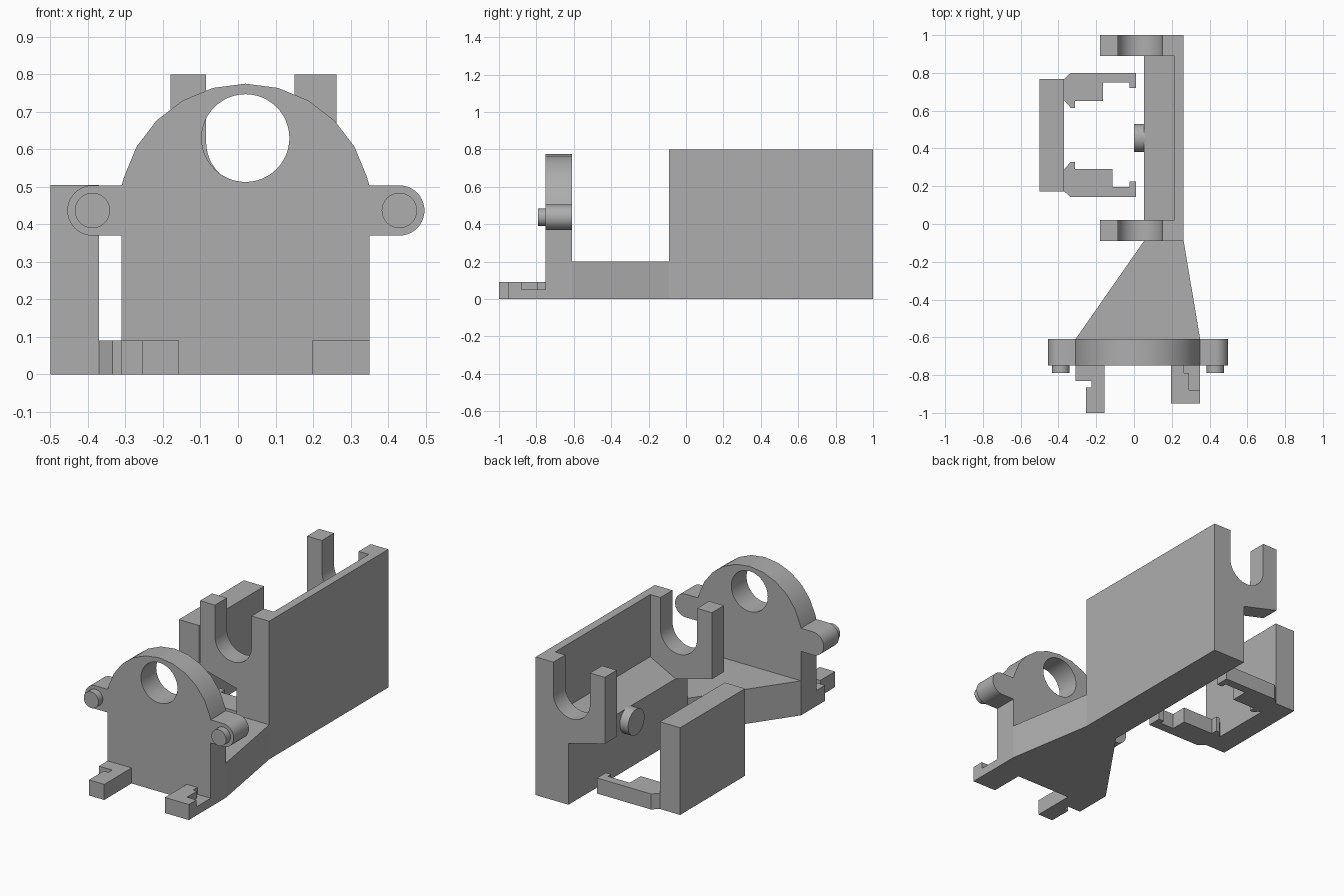
import bpy, bmesh, math

if "Cube" in bpy.data.objects:
    bpy.data.objects.remove(bpy.data.objects["Cube"], do_unlink=True)

GREY = (0.42, 0.42, 0.42, 1)
mat = bpy.data.materials.new("plain_grey")
mat.use_nodes = True
mat.diffuse_color = GREY
mat.node_tree.nodes["Principled BSDF"].inputs["Base Color"].default_value = GREY


def arc(ca, cb, r, start, end, steps):
    """Points on an arc, angles in degrees."""
    angles = [math.radians(start + (end - start) * i / steps) for i in range(steps + 1)]
    return [(ca + r * math.cos(t), cb + r * math.sin(t)) for t in angles]


def extrude(name, outline, axis, lo, hi):
    """Prism from a 2D outline, extruded along one axis from lo to hi."""
    place = {"X": lambda a, b, d: (d, a, b),
             "Y": lambda a, b, d: (a, d, b),
             "Z": lambda a, b, d: (a, b, d)}[axis]
    bm = bmesh.new()
    face = bm.faces.new([bm.verts.new(place(a, b, lo)) for a, b in outline])
    moved = bmesh.ops.extrude_face_region(bm, geom=[face])["geom"]
    for v in moved:
        if isinstance(v, bmesh.types.BMVert):
            v.co["XYZ".index(axis)] = hi
    bmesh.ops.recalc_face_normals(bm, faces=bm.faces)
    mesh = bpy.data.meshes.new(name)
    bm.to_mesh(mesh)
    bm.free()
    mesh.materials.append(mat)
    obj = bpy.data.objects.new(name, mesh)
    bpy.context.collection.objects.link(obj)
    return obj


def disc(ca, cb, r):
    return arc(ca, cb, r, 0, 352.5, 47)


def rect(a0, a1, b0, b1):
    return [(a0, b0), (a1, b0), (a1, b1), (a0, b1)]


# Front plate: arched top and a rounded ear on each side
EAR_Z, EAR_R = 0.437, 0.067
EARS = {"left": 0.43, "right": -0.388}
outline = [(-0.31, 0), (0.35, 0), (0.35, 0.37)]
outline += arc(EARS["left"], EAR_Z, EAR_R, -90, 90, 20)
outline += [(0.35, 0.504)] + arc(0.02, 0.44, 0.335, 15, 165, 10) + [(-0.31, 0.504)]
outline += arc(EARS["right"], EAR_Z, EAR_R, 90, 270, 20) + [(-0.31, 0.37)]
plate = extrude("front_plate", outline, "Y", -0.75, -0.61)

# Round hole through the plate
cutter = extrude("hole_cutter", disc(0.02, 0.63, 0.117), "Y", -0.9, -0.5)
cutter.hide_render = True
cut = plate.modifiers.new("hole", "BOOLEAN")
cut.operation = "DIFFERENCE"
cut.solver = "EXACT"
cut.object = cutter
bpy.context.view_layer.objects.active = plate
bpy.ops.object.modifier_apply(modifier=cut.name)
bpy.data.objects.remove(cutter, do_unlink=True)

# Pins on the ears
for side, x in EARS.items():
    extrude(side + "_ear_pin", disc(x, EAR_Z, 0.047), "Y", -0.79, -0.75)

# Feet in front of the plate
extrude("right_foot", [(-0.31, -0.75), (-0.31, -0.83), (-0.225, -0.83), (-0.225, -0.865),
                       (-0.255, -0.865), (-0.255, -1), (-0.157, -1), (-0.157, -0.75)],
        "Z", 0, 0.09)
extrude("left_foot", [(0.197, -0.75), (0.197, -0.95), (0.35, -0.95), (0.35, -0.88),
                      (0.29, -0.88), (0.29, -0.79), (0.265, -0.79), (0.265, -0.75)],
        "Z", 0, 0.09)
extrude("left_foot_floor", rect(0.265, 0.35, -0.88, -0.75), "Z", 0, 0.05)

# Tapered base joining the plate to the wall
extrude("tapered_base", [(-0.31, -0.61), (0.35, -0.61), (0.263, -0.09), (0.053, -0.09)],
        "Z", 0, 0.2)

# Long wall with a thick lower half and sloped ledge
extrude("side_wall", [(0.053, 0), (0.263, 0), (0.263, 0.8), (0.215, 0.8),
                      (0.215, 0.44), (0.053, 0.355)], "Y", 0.02, 0.89)

# U-shaped cradles at both ends of the wall
cradle = [(0.053, 0), (0.263, 0), (0.263, 0.8), (0.15, 0.8)]
cradle += arc(0.0325, 0.62, 0.1175, 0, -180, 24)
cradle += [(-0.085, 0.8), (-0.18, 0.8), (-0.18, 0.415), (0.053, 0.355)]
extrude("front_cradle", cradle, "Y", -0.09, 0.02)
extrude("back_cradle", cradle, "Y", 0.89, 1)

# Round stud on the inner face of the wall
extrude("wall_stud", disc(0.455, 0.285, 0.075), "X", 0, 0.06)

# Separate clip: upright plate and two hooked arms
extrude("clip_plate", rect(-0.5, -0.37, 0.173, 0.768), "Z", 0, 0.505)
extrude("clip_back_arm", [(-0.37, 0.768), (-0.335, 0.8), (0.01, 0.8), (0.01, 0.72),
                          (-0.025, 0.72), (-0.025, 0.75), (-0.165, 0.75), (-0.165, 0.65),
                          (-0.313, 0.65), (-0.313, 0.615), (-0.335, 0.615), (-0.37, 0.655)],
        "Z", 0, 0.09)
extrude("clip_front_arm", [(-0.37, 0.173), (-0.335, 0.142), (0.01, 0.142), (0.01, 0.225),
                           (-0.025, 0.225), (-0.025, 0.197), (-0.115, 0.197), (-0.115, 0.29),
                           (-0.313, 0.29), (-0.313, 0.328), (-0.335, 0.328), (-0.37, 0.29)],
        "Z", 0, 0.09)

# Smooth curved walls, keep corners sharp
bpy.ops.object.select_all(action="DESELECT")
for obj in bpy.context.collection.objects:
    if obj.type == "MESH" and mat.name in obj.data.materials:
        obj.select_set(True)
        bpy.context.view_layer.objects.active = obj
bpy.ops.object.shade_smooth_by_angle(angle=math.radians(25))
